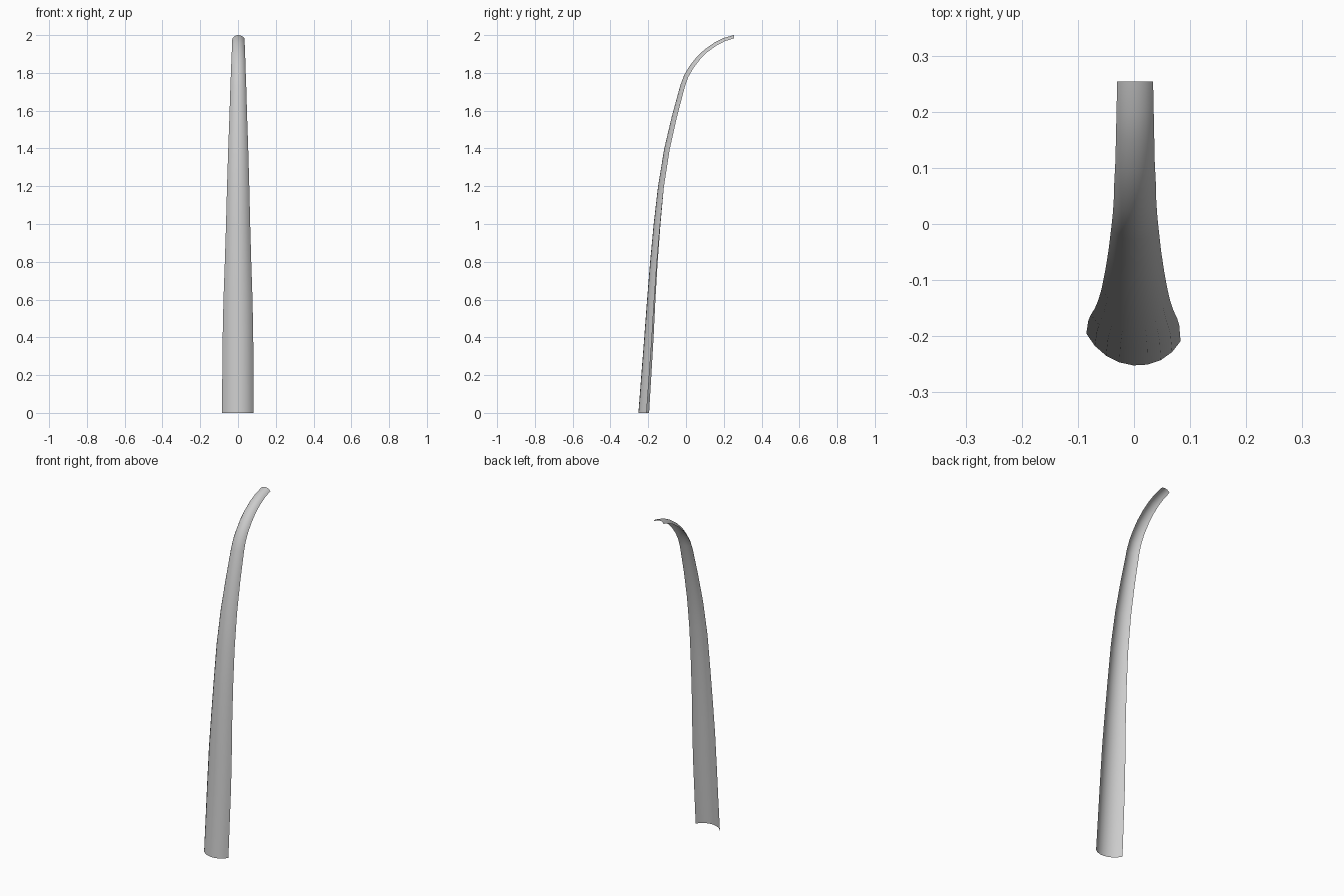
import bpy, bmesh, math
from mathutils import Vector

if "Cube" in bpy.data.objects:
    bpy.data.objects.remove(bpy.data.objects["Cube"])

# stations along the outer spine: y, z, half width, depth of the channel
spine = [(-0.252, 0.0, 0.084, 0.050), (-0.221, 0.4, 0.081, 0.045),
         (-0.206, 0.6, 0.077, 0.041), (-0.190, 0.8, 0.070, 0.038),
         (-0.171, 1.0, 0.064, 0.035), (-0.148, 1.2, 0.059, 0.031),
         (-0.115, 1.4, 0.053, 0.029), (-0.075, 1.57, 0.047, 0.027),
         (-0.030, 1.735, 0.042, 0.025), (-0.009, 1.79, 0.040, 0.024),
         (0.020, 1.838, 0.038, 0.023), (0.058, 1.886, 0.037, 0.022),
         (0.100, 1.925, 0.035, 0.020), (0.150, 1.960, 0.034, 0.019),
         (0.200, 1.985, 0.033, 0.018), (0.254, 2.0, 0.032, 0.017)]
SEG = 8
last = len(spine) - 1

# curved channel: an open arc section swept along the spine
bm = bmesh.new()
rows = []
for i, (y, z, w, d) in enumerate(spine):
    a, b = spine[max(i - 1, 0)], spine[min(i + 1, last)]
    t = Vector((0, b[0] - a[0], b[1] - a[1])).normalized()
    inward = Vector((0, t.z, -t.y))
    if i == 0:
        inward = Vector((0, 1, 0))
    if i == last:
        inward = Vector((0, 0, -1))
    r = (w * w + d * d) / (2 * d)
    half = math.atan2(w, r - d)
    twist = -0.08 * max(0, 1 - z / 1.2)
    row = []
    for k in range(SEG + 1):
        ang = half * (2 * k / SEG - 1)
        x = r * math.sin(ang)
        p = Vector((x + 0.0015 * z - 0.001, y, z)) + inward * (r - r * math.cos(ang))
        p.y += twist * x
        row.append(bm.verts.new(p))
    rows.append(row)
for lo, hi in zip(rows, rows[1:]):
    for k in range(SEG):
        bm.faces.new((lo[k], lo[k + 1], hi[k + 1], hi[k]))
mesh = bpy.data.meshes.new("curved_channel")
bm.to_mesh(mesh)
bm.free()
obj = bpy.data.objects.new("curved_channel", mesh)
bpy.context.collection.objects.link(obj)
for f in mesh.polygons:
    f.use_smooth = True
